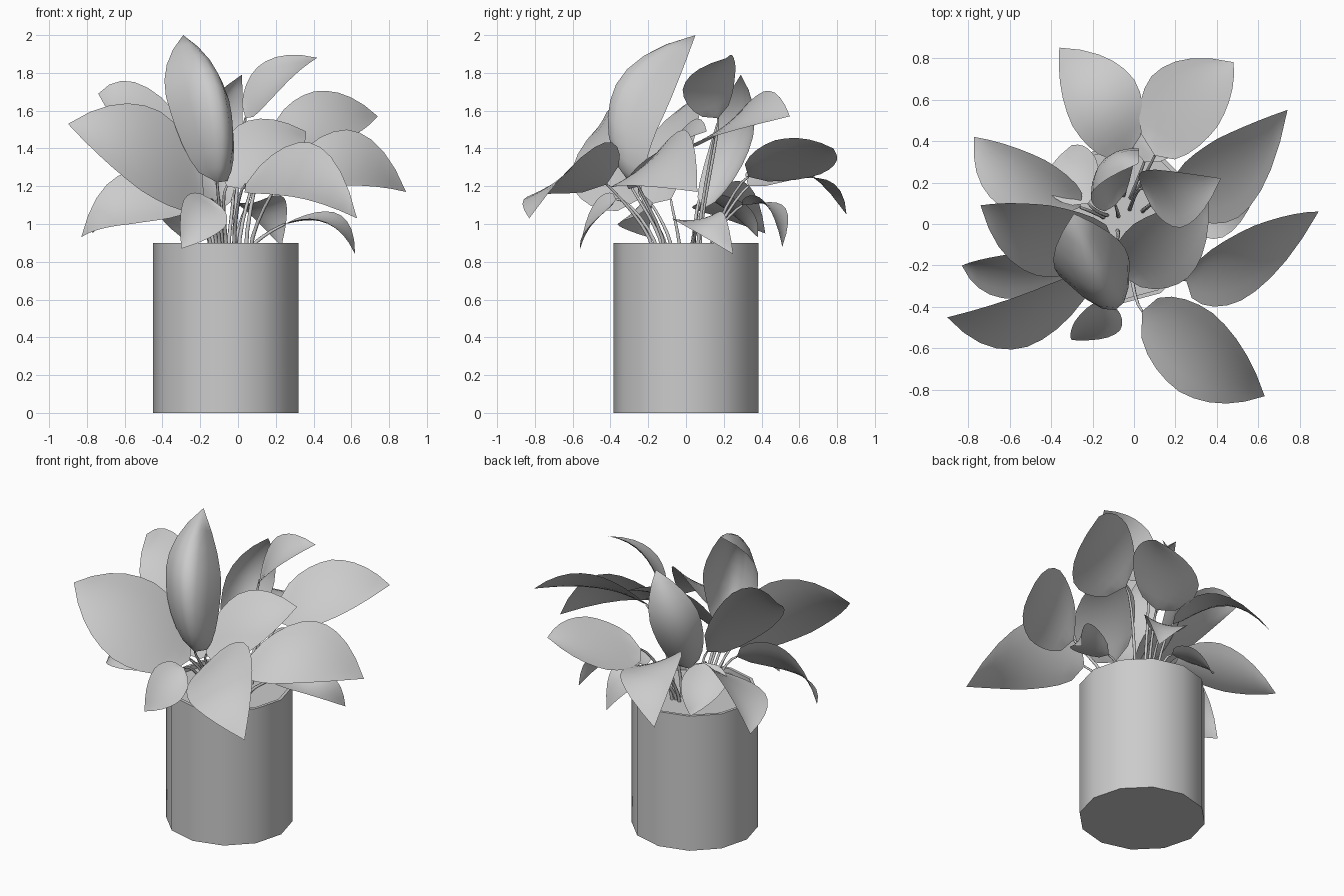
import bpy, bmesh, math
from mathutils import Vector

cube = bpy.data.objects.get("Cube")
if cube:
    bpy.data.objects.remove(cube, do_unlink=True)

# One grey clay material for the whole plant
grey = bpy.data.materials.new("clay_grey")
grey.use_nodes = True
shade = (0.6, 0.6, 0.6, 1)
grey.diffuse_color = shade
grey.node_tree.nodes["Principled BSDF"].inputs["Base Color"].default_value = shade

POT_CENTRE = Vector((-.065, 0, 0))
POT_RADIUS, POT_HEIGHT, POT_SIDES = .385, .9, 12


def finish(name, bm, angle):
    mesh = bpy.data.meshes.new(name)
    bm.to_mesh(mesh)
    bm.free()
    obj = bpy.data.objects.new(name, mesh)
    bpy.context.collection.objects.link(obj)
    mesh.materials.append(grey)
    bpy.ops.object.select_all(action="DESELECT")
    obj.select_set(True)
    bpy.context.view_layer.objects.active = obj
    bpy.ops.object.shade_smooth_by_angle(angle=math.radians(angle))
    return obj


def lathe(name, profile):
    """Faceted solid of revolution, capped at both ends of its profile."""
    bm = bmesh.new()
    rings = []
    for radius, height in profile:
        ring = []
        for i in range(POT_SIDES):
            a = math.tau * i / POT_SIDES
            offset = Vector((radius * math.cos(a), radius * math.sin(a), height))
            ring.append(bm.verts.new(POT_CENTRE + offset))
        rings.append(ring)
    for low, high in zip(rings, rings[1:]):
        for i in range(POT_SIDES):
            j = (i + 1) % POT_SIDES
            bm.faces.new((low[i], low[j], high[j], high[i]))
    bm.faces.new(rings[0][::-1])
    bm.faces.new(rings[-1])
    return finish(name, bm, 40)


def half_width(u, belly):
    """Leaf outline: rounded base, full belly, pointed tip."""
    if u < belly:
        return math.sqrt(max(0, 1 - ((belly - u) / belly) ** 2))
    t = (u - belly) / (1 - belly)
    return 1 - .2 * t - .8 * t * t


def stem(name, base, heading):
    """Thin tapering tube from the soil to the base of a leaf."""
    root = POT_CENTRE.lerp(Vector((base.x, base.y, 0)), .42)
    root.z = POT_HEIGHT - .04
    curve = bpy.data.curves.new(name, "CURVE")
    curve.dimensions = "3D"
    curve.bevel_depth = .011
    curve.bevel_resolution = 1
    curve.resolution_u = 6
    spline = curve.splines.new("BEZIER")
    spline.bezier_points.add(1)
    rise = Vector((0, 0, (base.z - root.z) * .3))
    for point, place, handle in zip(spline.bezier_points, (root, base),
                                    (rise, heading * .06)):
        point.co = place
        point.handle_left = place - handle
        point.handle_right = place + handle
    spline.bezier_points[1].radius = .6
    curve.materials.append(grey)
    bpy.context.collection.objects.link(bpy.data.objects.new(name, curve))


def leaf(name, base, middle, tip, side, cup=.03, belly=.42, rows=10, columns=6):
    """Leaf blade bent through three midrib points; side is its half width."""
    base, middle, tip, side = map(Vector, (base, middle, tip, side))
    t = belly
    control = (middle - base * (1 - t) ** 2 - tip * t * t) / (2 * t * (1 - t))
    normal = (tip - base).cross(side).normalized()
    if normal.z < 0:
        normal.negate()
    bm = bmesh.new()
    grid = []
    for r in range(rows + 1):
        u = (r / rows) ** 1.25
        rib = base * (1 - u) ** 2 + control * 2 * u * (1 - u) + tip * u * u
        w = half_width(u, belly)
        row = []
        for c in range(columns + 1):
            v = 2 * c / columns - 1
            row.append(bm.verts.new(rib + side * (v * w) + normal * (cup * w * (v * v - .5))))
        grid.append(row)
    for near, far in zip(grid, grid[1:]):
        for c in range(columns):
            bm.faces.new((near[c], near[c + 1], far[c + 1], far[c]))
    bmesh.ops.remove_doubles(bm, verts=bm.verts, dist=.0005)
    finish(name, bm, 80)
    stem(name + "_stem", base, (control - base).normalized())


# Pot with a thin wall, and the soil inside it
INNER = POT_RADIUS - .02
lathe("pot", [(POT_RADIUS, 0), (POT_RADIUS, POT_HEIGHT),
              (INNER, POT_HEIGHT), (INNER, POT_HEIGHT - .1)])
lathe("soil", [(INNER, POT_HEIGHT - .08), (INNER, POT_HEIGHT - .03)])

# Large leaves on the left side
leaf("front_left_leaf", (.04, -.42, 1.21), (.3, -.61, 1.28), (.63, -.83, 1.03), (.08, .19, .14))
leaf("left_leaf", (.25, -.27, 1.25), (.54, -.18, 1.34), (.89, .06, 1.17), (.03, .18, .15))
leaf("back_left_leaf", (.19, .15, 1.46), (.45, .23, 1.55), (.74, .55, 1.57), (-.05, .19, .14))
leaf("centre_left_leaf", (-.06, -.25, 1.2), (.13, -.12, 1.4), (.36, .11, 1.49), (-.13, .13, .11))
leaf("upper_left_leaf", (.04, .17, 1.56), (.17, .13, 1.76), (.42, .22, 1.88), (-.06, .14, .06))

# Large leaves on the right side
leaf("front_right_leaf", (-.18, -.25, 1.13), (-.47, -.43, 1.38), (-.9, -.45, 1.53), (.05, .15, .21))
leaf("upper_right_leaf", (-.1, -.08, 1.13), (-.44, -.07, 1.49), (-.74, .09, 1.69), (.03, .17, .17))
leaf("lower_right_leaf", (-.25, -.18, 1.1), (-.57, -.24, 1.13), (-.83, -.2, .93), (0, .11, .14))
leaf("back_right_leaf", (-.26, .08, 1.12), (-.53, .2, 1.13), (-.77, .42, .95), (.11, .11, .08))

# Tall upright leaves
leaf("tall_leaf", (-.11, -.3, 1.22), (-.17, -.26, 1.7), (-.29, .05, 2), (.17, .05, -.05),
     cup=-.25, belly=.55)
leaf("inner_leaf", (-.09, .09, 1.08), (-.12, .28, 1.47), (.02, .29, 1.79), (.11, .1, -.03),
     cup=.08, belly=.5)

# Leaves at the back
leaf("rear_right_leaf", (-.03, .33, 1.2), (-.15, .58, 1.29), (-.36, .85, 1.05), (.15, .11, -.06))
leaf("rear_left_leaf", (.1, .33, 1.25), (.25, .59, 1.34), (.48, .78, 1.4), (.16, -.12, .09))

# Small leaves hanging over the rim
leaf("small_left_leaf", (.25, .06, 1), (.46, .07, 1.03), (.62, .25, .84), (.04, .13, .02))
leaf("small_front_leaf", (-.14, -.37, 1.13), (-.18, -.48, 1.05), (-.3, -.56, .87), (.11, -.02, -.07))
leaf("small_right_leaf", (-.22, .1, 1.16), (-.3, .24, 1.09), (-.3, .38, .93), (.12, .07, 0))
leaf("small_rear_leaf", (.05, .3, 1.1), (.12, .44, 1.11), (.23, .51, .88), (.12, -.06, .02))
